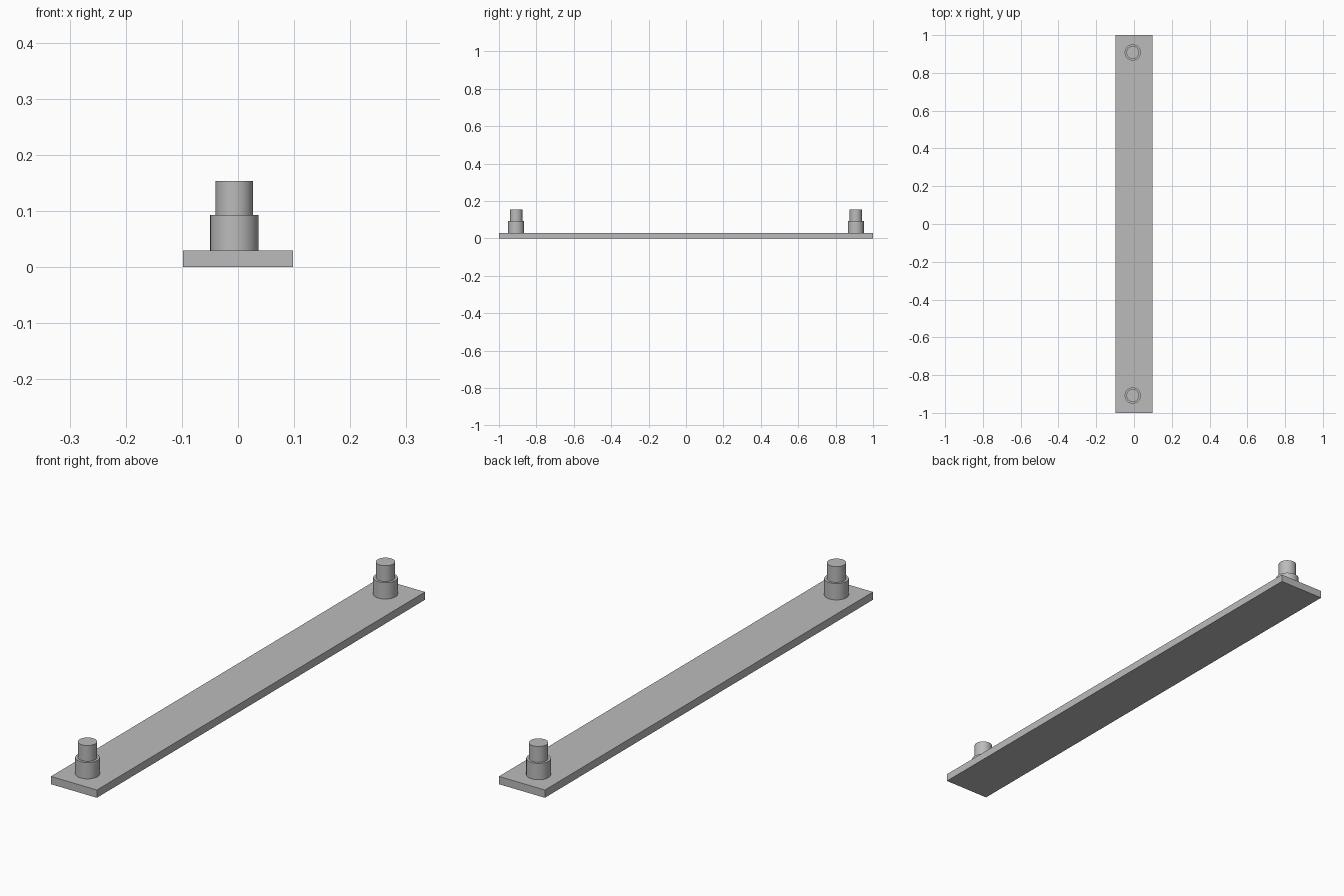
import bpy
import math

cube = bpy.data.objects.get("Cube")
if cube:
    bpy.data.objects.remove(cube, do_unlink=True)

# Single grey material
grey = bpy.data.materials.new("plain_grey")
grey.use_nodes = True
colour = (0.5, 0.5, 0.5, 1)
grey.diffuse_color = colour
grey.node_tree.nodes["Principled BSDF"].inputs["Base Color"].default_value = colour

PLATE_TOP, COLLAR_TOP, PIN_TOP = 0.03, 0.093, 0.154
PIN_X, PIN_Y = -0.0065, 0.908


def finish(name):
    obj = bpy.context.object
    obj.name = name
    obj.data.materials.append(grey)
    return obj


def cylinder(name, radius, bottom, top, y):
    bpy.ops.mesh.primitive_cylinder_add(
        vertices=64, radius=radius, depth=top - bottom,
        location=(PIN_X, y, (bottom + top) / 2))
    finish(name)
    bpy.ops.object.shade_smooth_by_angle(angle=math.radians(30))


# Long flat base plate
bpy.ops.mesh.primitive_cube_add(size=1, location=(0, 0, PLATE_TOP / 2))
plate = finish("base_plate")
plate.scale = (0.196, 2, PLATE_TOP)
bpy.ops.object.transform_apply(location=False, rotation=False, scale=True)

# Stepped pin at each end: wide collar, narrow pin
for end, side in (("front", -1), ("back", 1)):
    cylinder(end + "_collar", 0.043, PLATE_TOP, COLLAR_TOP, side * PIN_Y)
    cylinder(end + "_pin", 0.0335, COLLAR_TOP, PIN_TOP, side * PIN_Y)
